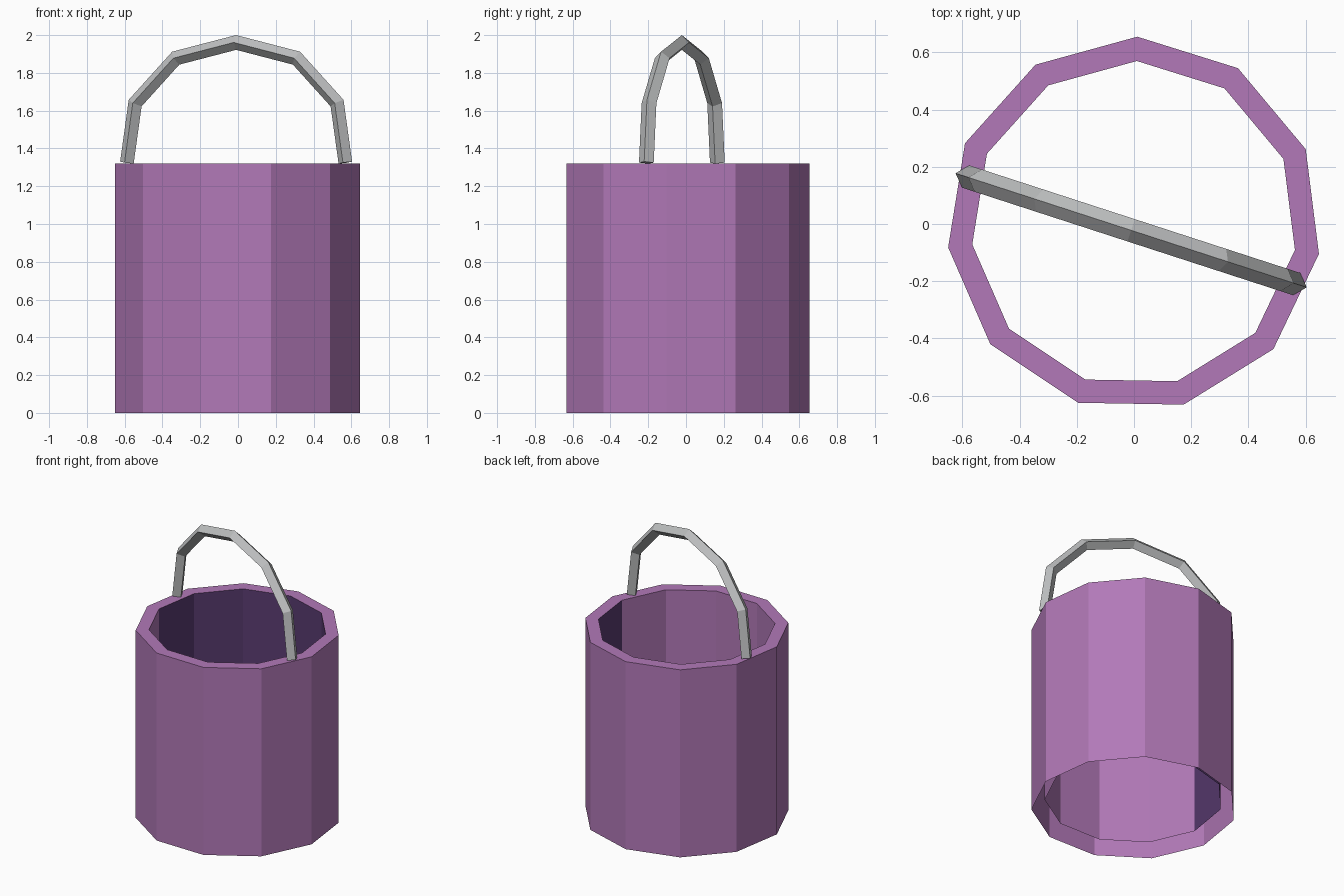
import bpy, bmesh, math
from mathutils import Vector

cube = bpy.data.objects.get("Cube")
if cube:
    bpy.data.objects.remove(cube, do_unlink=True)


def material(name, rgb):
    mat = bpy.data.materials.new(name)
    mat.use_nodes = True
    color = (*rgb, 1)
    mat.diffuse_color = color
    mat.node_tree.nodes["Principled BSDF"].inputs["Base Color"].default_value = color
    return mat


def finish(bm, name, mats):
    mesh = bpy.data.meshes.new(name)
    bm.to_mesh(mesh)
    bm.free()
    obj = bpy.data.objects.new(name, mesh)
    for mat in mats:
        mesh.materials.append(mat)
    bpy.context.collection.objects.link(obj)
    return obj


def bridge(bm, rings):
    """Join neighbouring closed rings of vertices with quads."""
    strips = []
    for a, b in zip(rings, rings[1:]):
        n = len(a)
        strips.append([bm.faces.new((a[j], a[(j + 1) % n], b[(j + 1) % n], b[j]))
                       for j in range(n)])
    return strips


purple = material("purple", (0.445, 0.191, 0.479))
dark_purple = material("dark purple", (0.100, 0.044, 0.165))
grey = material("light grey", (0.52, 0.53, 0.535))

# Bucket wall: outer skin, flat rim and inner skin, open underneath
SIDES, START, HEIGHT = 11, math.radians(89), 1.32
OUTER, INNER = 0.655, 0.57
bm = bmesh.new()
rings = []
for radius, z in ((OUTER, 0), (OUTER, HEIGHT), (INNER, HEIGHT), (INNER, 0.07)):
    angles = [START + math.tau * j / SIDES for j in range(SIDES)]
    rings.append([bm.verts.new((radius * math.cos(a), radius * math.sin(a), z))
                  for a in angles])
inner_wall = bridge(bm, rings)[-1]
# Inner panels on the back and both sides are the dark colour
for face in inner_wall:
    middle = face.calc_center_median()
    if middle.y > -0.05:
        face.material_index = 1
finish(bm, "bucket_wall", [purple, dark_purple])

# Handle: mitred diamond bar bent into a six-segment arch
RADIUS = 0.038
half = [(-0.608, HEIGHT + 0.005), (-0.562, 1.64), (-0.336, 1.878)]
path = [Vector(p) for p in half + [(0, 1.961)] + [(-u, z) for u, z in reversed(half)]]
turn = math.radians(-18)
along = Vector((math.cos(turn), math.sin(turn), 0))
across = Vector((-math.sin(turn), math.cos(turn), 0))
centre = Vector((-0.01, -0.022, 0))
bm = bmesh.new()
rings = []
for i, p in enumerate(path):
    before = (p - path[max(i - 1, 0)]).normalized()
    after = (path[min(i + 1, len(path) - 1)] - p).normalized()
    tangent = (before + after).normalized()
    miter = max(tangent.dot(before), tangent.dot(after))
    out = Vector((-tangent.y, tangent.x)) * (RADIUS / miter)
    base = centre + along * p.x + Vector((0, 0, p.y))
    lift = along * out.x + Vector((0, 0, out.y))
    side = across * (RADIUS + 0.003)
    rings.append([bm.verts.new(base + d) for d in (lift, side, -lift, -side)])
bridge(bm, rings)
bm.faces.new(rings[0])
bm.faces.new(rings[-1])
bmesh.ops.recalc_face_normals(bm, faces=bm.faces)
finish(bm, "handle", [grey])
